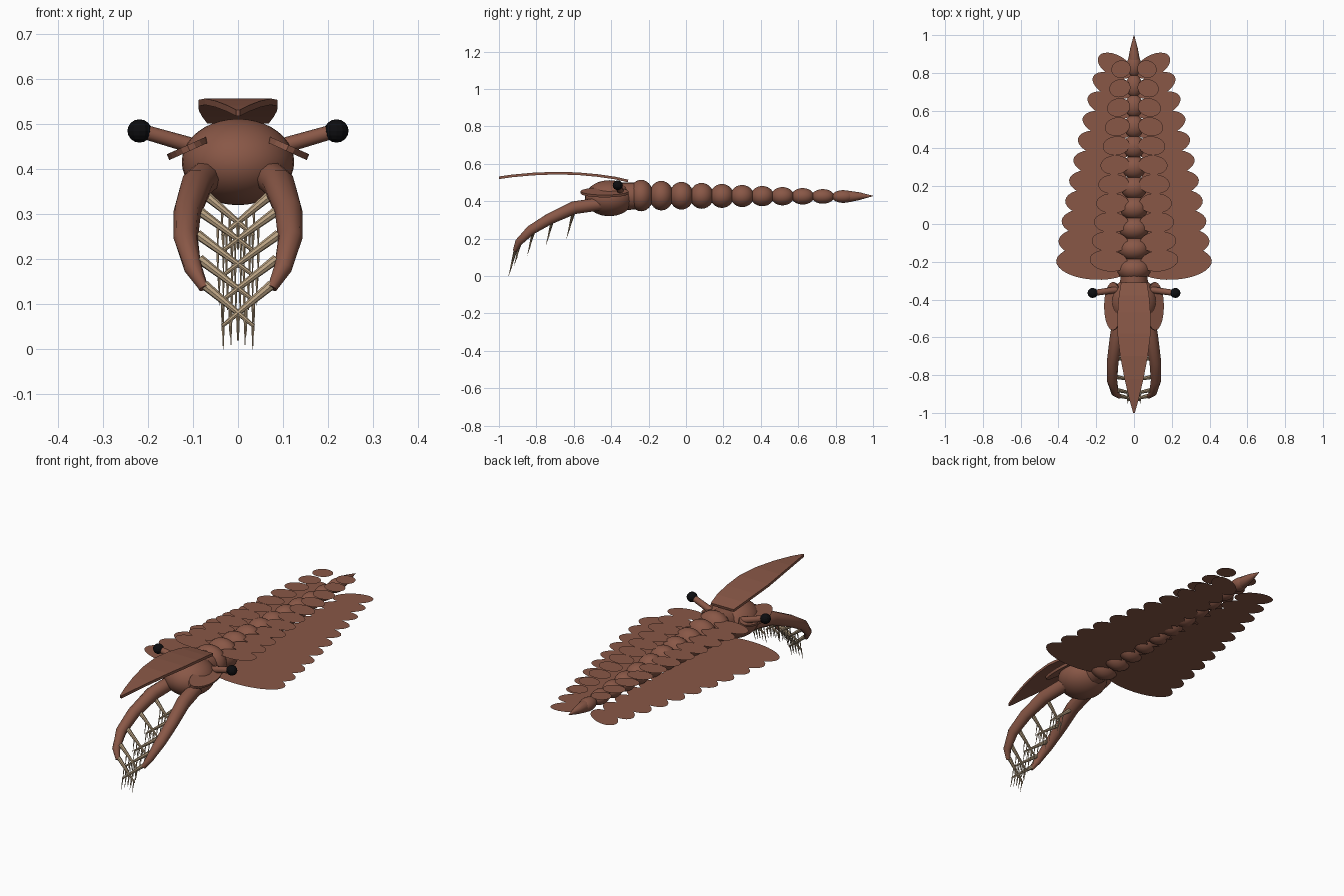
import bpy, bmesh, math
from mathutils import Vector, Matrix

if "Cube" in bpy.data.objects:
    bpy.data.objects.remove(bpy.data.objects["Cube"], do_unlink=True)


def material(name, rgb):
    m = bpy.data.materials.new(name)
    m.use_nodes = True
    m.diffuse_color = (*rgb, 1)
    m.node_tree.nodes["Principled BSDF"].inputs["Base Color"].default_value = (*rgb, 1)
    return m


BROWN = material("shell brown", (0.25, 0.096, 0.062))
TAN = material("spine tan", (0.5, 0.37, 0.23))
BLACK = material("eye black", (0.004, 0.004, 0.005))


def finish(bm, name, mat, smooth=True):
    bmesh.ops.recalc_face_normals(bm, faces=bm.faces)
    for f in bm.faces:
        f.smooth = smooth
    me = bpy.data.meshes.new(name)
    bm.to_mesh(me)
    bm.free()
    me.materials.append(mat)
    ob = bpy.data.objects.new(name, me)
    bpy.context.collection.objects.link(ob)
    return ob


def ellipsoid(bm, centre, radii, segs=24, rings=14):
    mat = Matrix.Translation(centre) @ Matrix.Diagonal((*radii, 1))
    bmesh.ops.create_uvsphere(bm, u_segments=segs, v_segments=rings, radius=1, matrix=mat)


def rod(bm, a, b, r1, r2, segs=8):
    a, b = Vector(a), Vector(b)
    d = b - a
    mat = Matrix.Translation((a + b) / 2) @ d.to_track_quat("Z", "Y").to_matrix().to_4x4()
    bmesh.ops.create_cone(bm, cap_ends=True, segments=segs, radius1=r1, radius2=r2,
                          depth=d.length, matrix=mat)


def tube(bm, path, radii, segs=10):
    """Loft rings along a path."""
    pts = [Vector(p) for p in path]
    rings = []
    for i, p in enumerate(pts):
        d = pts[min(i + 1, len(pts) - 1)] - pts[max(i - 1, 0)]
        side = d.cross(Vector((0, 0, 1))).normalized()
        up = side.cross(d).normalized()
        angles = [math.tau * k / segs for k in range(segs)]
        rings.append([bm.verts.new(p + radii[i] * (side * math.cos(t) + up * math.sin(t)))
                      for t in angles])
    for r0, r1 in zip(rings, rings[1:]):
        for k in range(segs):
            n = (k + 1) % segs
            bm.faces.new((r0[k], r0[n], r1[n], r1[k]))
    bm.faces.new(rings[0])
    bm.faces.new(rings[-1])


def flap(bm, side, centre, length, width, angle):
    """Flat elliptical swimming flap."""
    cx, cy, cz = centre
    verts = []
    for k in range(32):
        t = math.tau * k / 32
        u, v = length * math.cos(t), width * math.sin(t)
        x = cx + u * math.cos(angle) - v * math.sin(angle)
        y = cy + u * math.sin(angle) + v * math.cos(angle)
        verts.append(bm.verts.new((side * x, y, cz)))
    bm.faces.new(verts if side > 0 else verts[::-1])


def mix(a, b, t):
    return a + (b - a) * t


# Segmented trunk
COUNT = 11
steps = [(i / (COUNT - 1), mix(-0.24, 0.84, i / (COUNT - 1))) for i in range(COUNT)]
bm = bmesh.new()
for t, y in steps:
    ellipsoid(bm, (0, y, mix(0.43, 0.425, t)),
              (mix(0.09, 0.038, t), mix(0.066, 0.06, t), mix(0.084, 0.034, t)))
finish(bm, "body_segments", BROWN)

# Pointed tail
bm = bmesh.new()
tube(bm, [(0, 0.83, 0.425), (0, 0.87, 0.425), (0, 0.93, 0.427), (0, 1, 0.428)],
     [0.024, 0.031, 0.02, 0.001], 12)
finish(bm, "tail_spike", BROWN)

# Lower and upper flap rows
for side, label in ((1, "left"), (-1, "right")):
    bm = bmesh.new()
    for t, y in steps:
        reach = mix(0.412, 0.2, t ** 1.25)
        flap(bm, side, (reach / 2, mix(y + 0.035, y - 0.002, t), 0.379 + 0.002 * t),
             reach / 2, mix(0.09, 0.057, t), mix(0.05, 0.5, t ** 2))
    finish(bm, label + "_lower_flaps", BROWN, False)
    bm = bmesh.new()
    for t, y in steps:
        reach = mix(0.235, 0.12, t)
        flap(bm, side, (reach * 0.57, y + mix(0.045, -0.02, t), 0.481),
             reach * 0.43, mix(0.056, 0.046, t), mix(0.12, -0.3, t))
    finish(bm, label + "_upper_flaps", BROWN, False)

# Head
bm = bmesh.new()
ellipsoid(bm, (0, -0.41, 0.416), (0.125, 0.13, 0.096), 32, 20)
rod(bm, (0, -0.34, 0.425), (0, -0.24, 0.43), 0.075, 0.07, 20)
finish(bm, "head", BROWN)

# Arched shield over the head
stations = [(-1, 0.004, 0.525), (-0.93, 0.024, 0.535), (-0.82, 0.05, 0.545),
            (-0.7, 0.073, 0.55), (-0.58, 0.088, 0.547), (-0.47, 0.087, 0.537),
            (-0.38, 0.08, 0.524), (-0.31, 0.068, 0.508)]
bm = bmesh.new()
rows = [[bm.verts.new((s * w, y, z)) for s in (-1, 0, 1)] for y, w, z in stations]
for a, b in zip(rows, rows[1:]):
    for k in range(2):
        bm.faces.new((a[k], a[k + 1], b[k + 1], b[k]))
shield = finish(bm, "head_shield", BROWN, False)
mod = shield.modifiers.new("thickness", "SOLIDIFY")
mod.thickness = 0.014
mod.offset = 0

for side, label in ((1, "left"), (-1, "right")):
    # Cheek plate sloping down and outward
    bm = bmesh.new()
    place = (Matrix.Translation((side * 0.11, -0.435, 0.447))
             @ Matrix.Rotation(side * 0.42, 4, "Y")
             @ Matrix.Diagonal((0.05, 0.128, 0.014, 1)))
    bmesh.ops.create_cone(bm, cap_ends=True, segments=20, radius1=1, radius2=1,
                          depth=1, matrix=place)
    finish(bm, label + "_cheek_plate", BROWN, False)

    # Stalked eye
    bm = bmesh.new()
    rod(bm, (side * 0.07, -0.345, 0.443), (side * 0.205, -0.364, 0.482), 0.018, 0.016, 12)
    finish(bm, label + "_eye_stalk", BROWN)
    bm = bmesh.new()
    ellipsoid(bm, (side * 0.219, -0.365, 0.485), (0.027, 0.027, 0.026), 12, 8)
    finish(bm, label + "_eye", BLACK, False)

    # Curved grasping arm
    bm = bmesh.new()
    arm = [(0.07, -0.46, 0.385), (0.092, -0.6, 0.365), (0.113, -0.73, 0.305),
           (0.116, -0.83, 0.245), (0.1, -0.895, 0.18), (0.076, -0.915, 0.135)]
    tube(bm, [(side * x, y, z) for x, y, z in arm],
         [0.036, 0.036, 0.031, 0.027, 0.02, 0.011])
    arm_ob = finish(bm, label + "_grasping_arm", BROWN)

    # Inward spines, each carrying a comb of needles
    bm = bmesh.new()
    needles = bmesh.new()
    for x, y, z in ((0.075, -0.6, 0.345), (0.09, -0.71, 0.31), (0.09, -0.81, 0.255),
                    (0.085, -0.88, 0.2), (0.075, -0.91, 0.143)):
        a = Vector((side * x, y, z))
        b = Vector((-side * 0.035, y - 0.025, z - 0.092))
        rod(bm, a, b, 0.011, 0.004)
        for k in range(5):
            p = a.lerp(b, 0.36 + 0.155 * k)
            rod(needles, p, p + Vector((0, -0.014, -0.07 + 0.004 * k)), 0.0035, 0.0008, 5)
    finish(bm, label + "_arm_spines", TAN)
    finish(needles, label + "_spine_needles", TAN)

# Keep hard edges crisp on the rounded parts
bpy.ops.object.select_all(action="DESELECT")
for ob in bpy.context.collection.objects:
    if ob.type == "MESH" and ob.data.materials and ob.data.materials[0] in (BROWN, TAN):
        if ob.data.polygons[0].use_smooth:
            ob.select_set(True)
            bpy.context.view_layer.objects.active = ob
bpy.ops.object.shade_smooth_by_angle(angle=math.radians(40))
